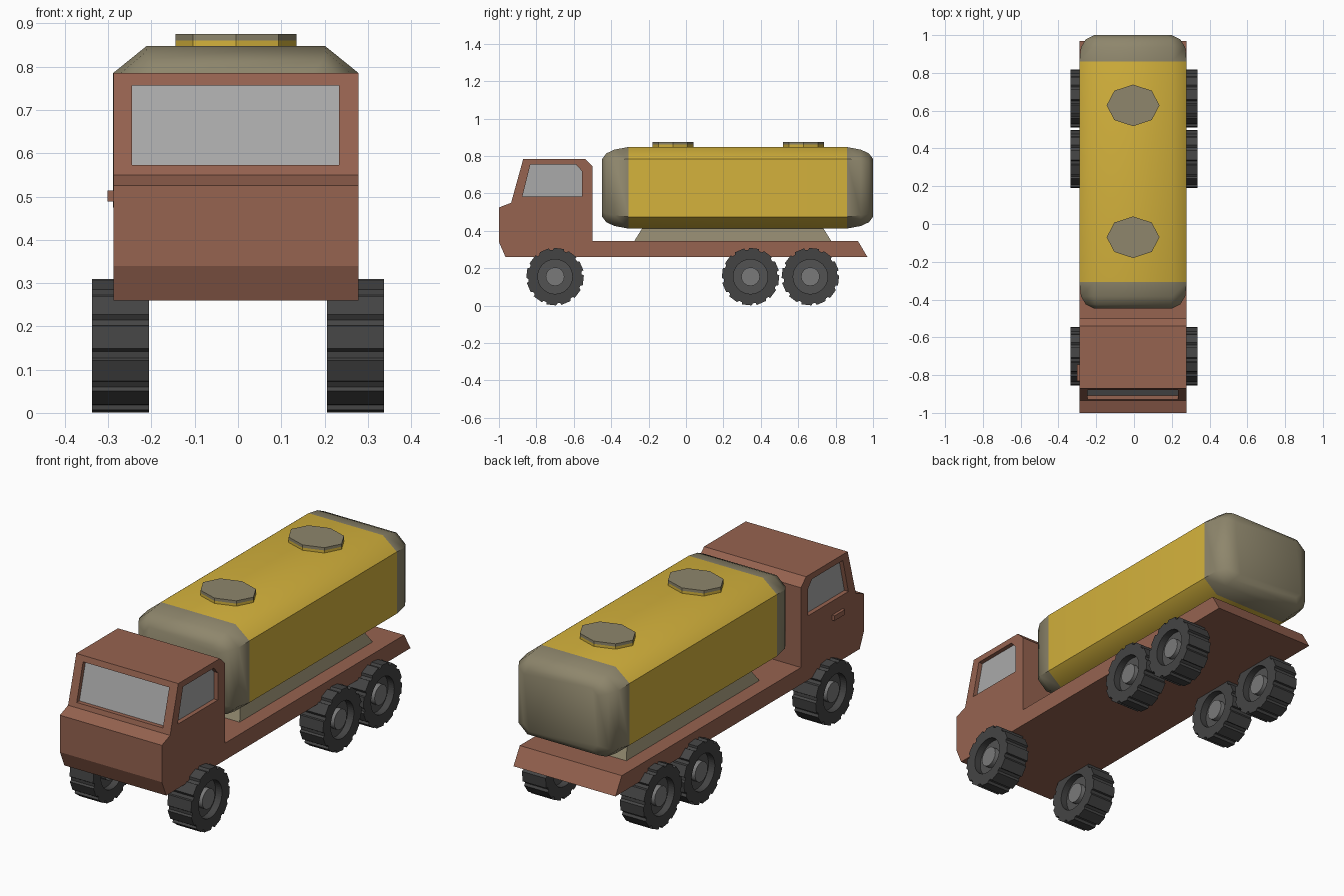
import bpy, bmesh, math

if "Cube" in bpy.data.objects:
    bpy.data.objects.remove(bpy.data.objects["Cube"])

CX = -0.005  # body centre line


def material(name, r, g, b):
    m = bpy.data.materials.new(name)
    lin = [((c / 255 + 0.055) / 1.055) ** 2.4 for c in (r, g, b)]
    m.diffuse_color = (*lin, 1)
    m.use_nodes = True
    m.node_tree.nodes["Principled BSDF"].inputs["Base Color"].default_value = m.diffuse_color
    return m


BROWN = material("body brown", 150, 99, 80)
YELLOW = material("tank yellow", 212, 178, 60)
OLIVE = material("cap grey olive", 142, 134, 108)
GLASS = material("window grey", 170, 170, 170)
TYRE = material("tyre black", 68, 68, 68)
RIM = material("rim dark grey", 82, 82, 82)
HUB = material("hub grey", 122, 122, 122)


def loft(name, rings, mats, band_mat=None, closed=False):
    """Skin a list of equal-length rings; cap the ends or join last to first."""
    bm = bmesh.new()
    vs = [[bm.verts.new(p) for p in ring] for ring in rings]
    n = len(rings[0])
    bands = len(vs) if closed else len(vs) - 1
    for i in range(bands):
        a, b = vs[i], vs[(i + 1) % len(vs)]
        for k in range(n):
            f = bm.faces.new((a[k], a[(k + 1) % n], b[(k + 1) % n], b[k]))
            f.material_index = band_mat[i] if band_mat else 0
    if not closed:
        bm.faces.new(vs[0]).material_index = band_mat[0] if band_mat else 0
        bm.faces.new(vs[-1]).material_index = band_mat[-1] if band_mat else 0
    bmesh.ops.recalc_face_normals(bm, faces=bm.faces)
    me = bpy.data.meshes.new(name)
    bm.to_mesh(me)
    bm.free()
    for m in mats:
        me.materials.append(m)
    ob = bpy.data.objects.new(name, me)
    bpy.context.collection.objects.link(ob)
    return ob


def prism(name, profile, x0, x1, mat):
    """Extrude a (y, z) profile along x."""
    return loft(name, [[(x, y, z) for y, z in profile] for x in (x0, x1)], [mat])


def smooth(ob, angle):
    bpy.ops.object.select_all(action='DESELECT')
    ob.select_set(True)
    bpy.context.view_layer.objects.active = ob
    bpy.ops.object.shade_smooth_by_angle(angle=math.radians(angle))


def cut(ob, cutter):
    mod = ob.modifiers.new("cut", 'BOOLEAN')
    mod.object, mod.operation, mod.solver = cutter, 'DIFFERENCE', 'EXACT'
    bpy.context.view_layer.objects.active = ob
    ob.select_set(True)
    bpy.ops.object.modifier_apply(modifier=mod.name)
    bpy.data.objects.remove(cutter)


# Cab and flatbed in one profile
X0, X1 = -0.288, 0.278
body = prism("cab_and_chassis", [
    (-1, 0.34), (-0.965, 0.26), (0.97, 0.26), (0.92, 0.345), (-0.5, 0.345),
    (-0.5, 0.745), (-0.54, 0.785), (-0.87, 0.785), (-0.935, 0.55), (-1, 0.525)],
    X0, X1, BROWN)

# Recessed windows: side pair, then windscreen
D = 0.025
side = [(-0.875, 0.583), (-0.557, 0.583), (-0.557, 0.72), (-0.588, 0.755), (-0.832, 0.755)]
for nm, xs, s in (("right", X1, 1), ("left", X0, -1)):
    cut(body, prism("cutter", side, xs - s * D, xs + s * 0.05, BROWN))
    prism(nm + "_window", side, xs - s * (D + 0.002), xs - s * (D - 0.003), GLASS)


def screen(front, back):
    return [(-0.929 + front, 0.573), (-0.929 + back, 0.573),
            (-0.878 + back, 0.757), (-0.878 + front, 0.757)]


cut(body, prism("cutter", screen(-0.05, D), -0.245, 0.233, BROWN))
prism("windscreen", screen(D - 0.003, D + 0.002), -0.245, 0.233, GLASS)

# Door handle (left side only)
prism("door_handle", [(-0.83, 0.489), (-0.745, 0.489), (-0.745, 0.514), (-0.83, 0.514)],
      -0.302, -0.28, BROWN)


# Tank: chamfered cross-section lofted along y, with olive end caps
def section(y, w, h, c, d):
    z0 = 0.63
    pts = [(w - c, h), (w, h - d), (w, d - h), (w - c, -h)]
    pts += [(-x, z) for x, z in reversed(pts)]
    return [(CX + x, y, z0 + z) for x, z in pts]


rounding = [(0.0, 0.205, 0.155, 0.03, 0.03), (0.022, 0.25, 0.184, 0.05, 0.045),
            (0.065, 0.276, 0.204, 0.068, 0.057), (0.14, 0.284, 0.218, 0.078, 0.063)]
rings = [section(-0.448 + r[0], *r[1:]) for r in rounding]
rings += [section(1.0 - r[0], *r[1:]) for r in reversed(rounding)]
tank = loft("tank", rings, [OLIVE, YELLOW], [0, 0, 0, 1, 0, 0, 0])
smooth(tank, 45)


# Tapered cradle under the tank
def rect(w, y0, y1, z):
    return [(CX - w, y0, z), (CX + w, y0, z), (CX + w, y1, z), (CX - w, y1, z)]


loft("tank_cradle", [rect(0.21, -0.28, 0.78, 0.34), rect(0.18, -0.23, 0.73, 0.42)], [OLIVE])


# Octagonal hatches: yellow base, olive lid
def octagon(y, z):
    return [(CX + 0.14 * math.cos(a), y + 0.11 * math.sin(a), z)
            for a in (k * math.pi / 4 for k in range(8))]


for nm, y in (("rear", 0.628), ("front", -0.07)):
    loft(nm + "_hatch", [octagon(y, z) for z in (0.84, 0.861, 0.875)], [YELLOW, OLIVE], [0, 1])

# Wheels: lugged tyre, recessed rim and hub on both faces
TEETH, N = 12, 48


def circle(x, r, y, n=N):
    return [(x, y + r * math.cos(2 * math.pi * k / n), 0.155 + r * math.sin(2 * math.pi * k / n))
            for k in range(n)]


def lugs(x, y):
    pts = []
    for t in range(TEETH):
        for f, r in ((0.0, 0.143), (0.2, 0.144), (0.25, 0.155), (0.9, 0.154)):
            a = 2 * math.pi * (t + f + 0.17) / TEETH
            pts.append((x, y + r * math.cos(a), 0.155 + r * math.sin(a)))
    return pts


for row, y in (("front", -0.70), ("middle", 0.345), ("rear", 0.665)):
    for nm, s in (("right", 1), ("left", -1)):
        xi, xo = s * 0.206, s * 0.337
        label = row + "_" + nm
        tyre = [lugs(xi, y), lugs(xo, y), circle(xo, 0.092, y), circle(xi, 0.092, y)]
        loft(label + "_tyre", tyre, [TYRE], closed=True)
        loft(label + "_rim", [circle(xi + s * 0.035, 0.093, y), circle(xo - s * 0.035, 0.093, y)], [RIM])
        hub = loft(label + "_hub", [circle(xi + s * 0.01, 0.05, y, 16),
                                    circle(xo - s * 0.01, 0.05, y, 16)], [HUB])
        smooth(hub, 30)
